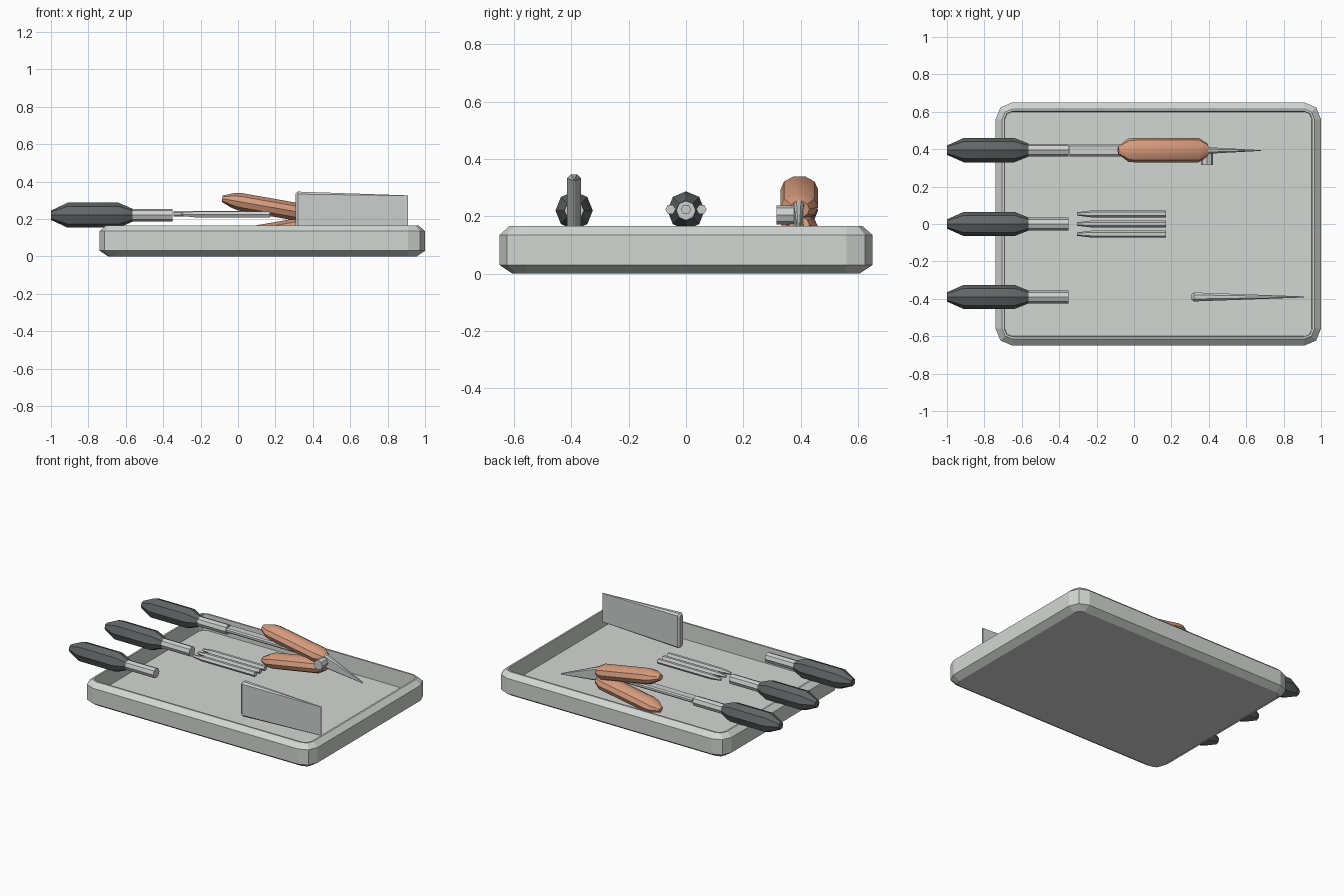
import bpy
import math
from mathutils import Vector

cube = bpy.data.objects.get("Cube")
if cube:
    bpy.data.objects.remove(cube, do_unlink=True)


def material(name, r, g, b):
    m = bpy.data.materials.new(name)
    m.use_nodes = True
    m.diffuse_color = (r, g, b, 1)
    m.node_tree.nodes["Principled BSDF"].inputs["Base Color"].default_value = (r, g, b, 1)
    return m


TRAY = material("pale_tray_grey", 0.65, 0.68, 0.65)
STEEL = material("tool_steel", 0.61, 0.62, 0.62)
RUBBER = material("dark_rubber", 0.12, 0.132, 0.135)
ORANGE = material("orange_grip", 0.69, 0.335, 0.21)


def loft(name, loops, mat, loc=(0, 0, 0), rot=(0, 0, 0), smooth_angle=0):
    """Skin a stack of equal-length loops and cap both ends."""
    n = len(loops[0])
    verts = [p for loop in loops for p in loop]
    faces = [list(range(n))[::-1], [len(verts) - n + i for i in range(n)]]
    for k in range(len(loops) - 1):
        for i in range(n):
            j = (i + 1) % n
            faces.append([k * n + i, k * n + j, (k + 1) * n + j, (k + 1) * n + i])
    mesh = bpy.data.meshes.new(name)
    mesh.from_pydata(verts, [], faces)
    mesh.materials.append(mat)
    ob = bpy.data.objects.new(name, mesh)
    ob.location, ob.rotation_euler = loc, rot
    bpy.context.collection.objects.link(ob)
    if smooth_angle:
        bpy.ops.object.select_all(action="DESELECT")
        ob.select_set(True)
        bpy.context.view_layer.objects.active = ob
        bpy.ops.object.shade_smooth_by_angle(angle=math.radians(smooth_angle))
    return ob


def rod(name, rings, sides, mat, loc, rot=(0, 0, 0), smooth_angle=0):
    """Rings of (x, half width, half height) along the x axis."""
    loops = []
    for x, ry, rz in rings:
        angles = [2 * math.pi * i / sides for i in range(sides)]
        loops.append([Vector((x, ry * math.cos(a), rz * math.sin(a))) for a in angles])
    return loft(name, loops, mat, loc, rot, smooth_angle)


def blade(name, sections, mat, loc, rot=(0, 0, 0)):
    """Flat bar with chamfered edges through sections of (x, half width, half height)."""
    loops = []
    for x, w, h in sections:
        c = 0.55 * min(w, h)
        quarter = ((w, h - c), (w - c, h))
        loop = []
        for sy, sz, pts in ((1, 1, quarter), (-1, 1, quarter[::-1]),
                            (-1, -1, quarter), (1, -1, quarter[::-1])):
            loop += [Vector((x, sy * y, sz * z)) for y, z in pts]
        loops.append(loop)
    return loft(name, loops, mat, loc, rot)


# Tray: a rounded rectangle stepped up the outside, over the flat rim and down inside
def tray_loop(inset, z, half_x=0.87, half_y=0.65, radius=0.09):
    r = radius - inset
    loop = []
    for q, (sx, sy) in enumerate(((1, 1), (-1, 1), (-1, -1), (1, -1))):
        for step in range(3):
            a = (q + step / 2) * math.pi / 2
            loop.append(Vector((sx * (half_x - radius) + r * math.cos(a),
                                sy * (half_y - radius) + r * math.sin(a), z)))
    return loop


TRAY_STEPS = ((0.045, 0), (0, 0.03), (0, 0.135), (0.035, 0.166), (0.047, 0.166), (0.05, 0.055))
loft("tray", [tray_loop(i, z) for i, z in TRAY_STEPS], TRAY, (0.13, 0, 0))

# Three matching grips with steel shanks
AXIS = 0.22
for label, y in (("knife", -0.39), ("fork", 0.0), ("spatula", 0.395)):
    rod(label + "_handle",
        [(-1, 0.025, 0.025), (-0.91, 0.065, 0.067), (-0.64, 0.065, 0.067), (-0.565, 0.035, 0.035)],
        8, RUBBER, (0, y, AXIS), smooth_angle=30)
    rod(label + "_shank", [(-0.58, 0.034, 0.034), (-0.35, 0.034, 0.034)], 8, STEEL, (0, y, AXIS))

# Knife blade, wedge shaped toward the tip
blade("knife_blade", [(0.308, 0.015, 0.108), (0.32, 0.024, 0.12), (0.908, 0.003, 0.1)],
      STEEL, (0, -0.39, 0.226))

# Fork tines
for side, y in (("right", -0.054), ("middle", 0), ("left", 0.054)):
    rod("fork_tine_" + side, [(-0.305, 0.009, 0.009), (-0.23, 0.018, 0.018), (0.172, 0.018, 0.018)],
        6, STEEL, (0, y, AXIS + 0.004))

# Spatula strip
blade("spatula_blade", [(-0.345, 0.032, 0.015), (0.18, 0.032, 0.015)],
      STEEL, (0, 0.394, AXIS + 0.007))

# Shears: crossed grips, pivot pin and a downward blade
for label, sign in (("upper", 1), ("lower", -1)):
    rod("shears_grip_" + label,
        [(-0.245, 0.022, 0.018), (-0.19, 0.062, 0.041), (-0.15, 0.066, 0.05),
         (0.19, 0.066, 0.05), (0.24, 0.035, 0.03)],
        10, ORANGE, (0.157, 0.395, 0.197 + sign * 0.069), (0, sign * math.radians(10), 0),
        smooth_angle=30)
rod("shears_pivot", [(-0.04, 0.033, 0.033), (0.04, 0.033, 0.033)], 8, STEEL,
    (0.39, 0.355, 0.205), (0, 0, math.pi / 2))
blade("shears_blade", [(0, 0.018, 0.048), (0.31, 0.002, 0.004)], STEEL,
      (0.378, 0.393, 0.21), (0, math.radians(15), 0))
